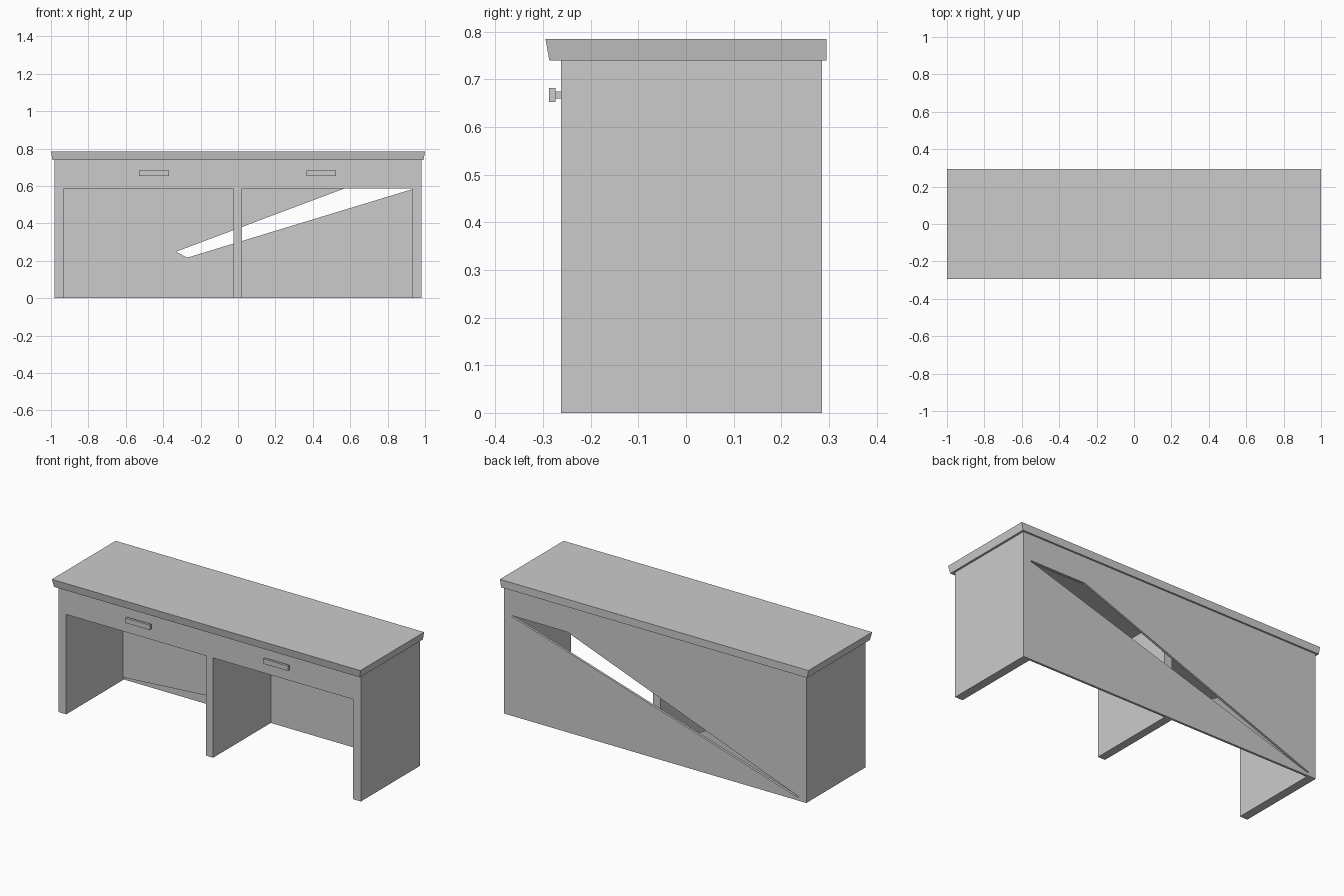
import bpy, bmesh

if "Cube" in bpy.data.objects:
    bpy.data.objects.remove(bpy.data.objects["Cube"])


def make(name, bm):
    bmesh.ops.recalc_face_normals(bm, faces=bm.faces)
    me = bpy.data.meshes.new(name)
    bm.to_mesh(me)
    bm.free()
    ob = bpy.data.objects.new(name, me)
    bpy.context.collection.objects.link(ob)
    return ob


def prism(name, outline, y0, y1):
    """Extrude an (x, z) outline from y0 to y1."""
    bm = bmesh.new()
    face = bm.faces.new([bm.verts.new((x, y0, z)) for x, z in outline])
    ext = bmesh.ops.extrude_face_region(bm, geom=[face])
    verts = [g for g in ext["geom"] if isinstance(g, bmesh.types.BMVert)]
    bmesh.ops.translate(bm, verts=verts, vec=(0, y1 - y0, 0))
    return make(name, bm)


def box(name, x0, x1, y0, y1, z0, z1):
    return prism(name, [(x0, z0), (x1, z0), (x1, z1), (x0, z1)], y0, y1)


# Overhanging desk top, underside slightly narrower
top = box("desk_top", -1.0, 1.0, -0.295, 0.295, 0.74, 0.785)
for v in top.data.vertices:
    if v.co.z < 0.76:
        v.co.x *= 0.992
        if v.co.y < 0:
            v.co.y = -0.287

# Side panels and central divider
box("left_side_panel", -0.98, -0.93, -0.262, 0.285, 0.0, 0.74)
box("right_side_panel", 0.93, 0.98, -0.262, 0.285, 0.0, 0.74)
box("centre_divider", -0.025, 0.022, -0.262, 0.272, 0.0, 0.74)

# Back panel in two pieces, leaving the long diagonal opening
prism("back_panel_upper", [(-0.95, 0.016), (0.57, 0.587), (0.93, 0.587),
                           (0.93, 0.74), (-0.95, 0.74)], 0.272, 0.285)
prism("back_panel_lower", [(-0.95, 0.01), (-0.95, 0.0), (0.93, 0.0),
                           (0.93, 0.582)], 0.272, 0.285)
# Inner lining sheet in the left bay
prism("back_lining", [(-0.93, 0.58), (-0.93, 0.015), (-0.025, 0.08)], 0.264, 0.268)

# Drawers: front, floor and pull handle in each bay
for side, x0, x1, hx in (("left", -0.93, -0.025, -0.45), ("right", 0.022, 0.93, 0.445)):
    box(side + "_drawer_front", x0, x1, -0.262, -0.245, 0.585, 0.74)
    box(side + "_drawer_floor", x0, x1, -0.245, 0.272, 0.585, 0.595)
    box(side + "_handle_bar", hx - 0.08, hx + 0.08, -0.288, -0.274, 0.653, 0.682)
    for s in (-1, 1):
        px = hx + s * 0.06
        box(side + "_handle_post", px - 0.01, px + 0.01, -0.274, -0.262, 0.66, 0.675)
